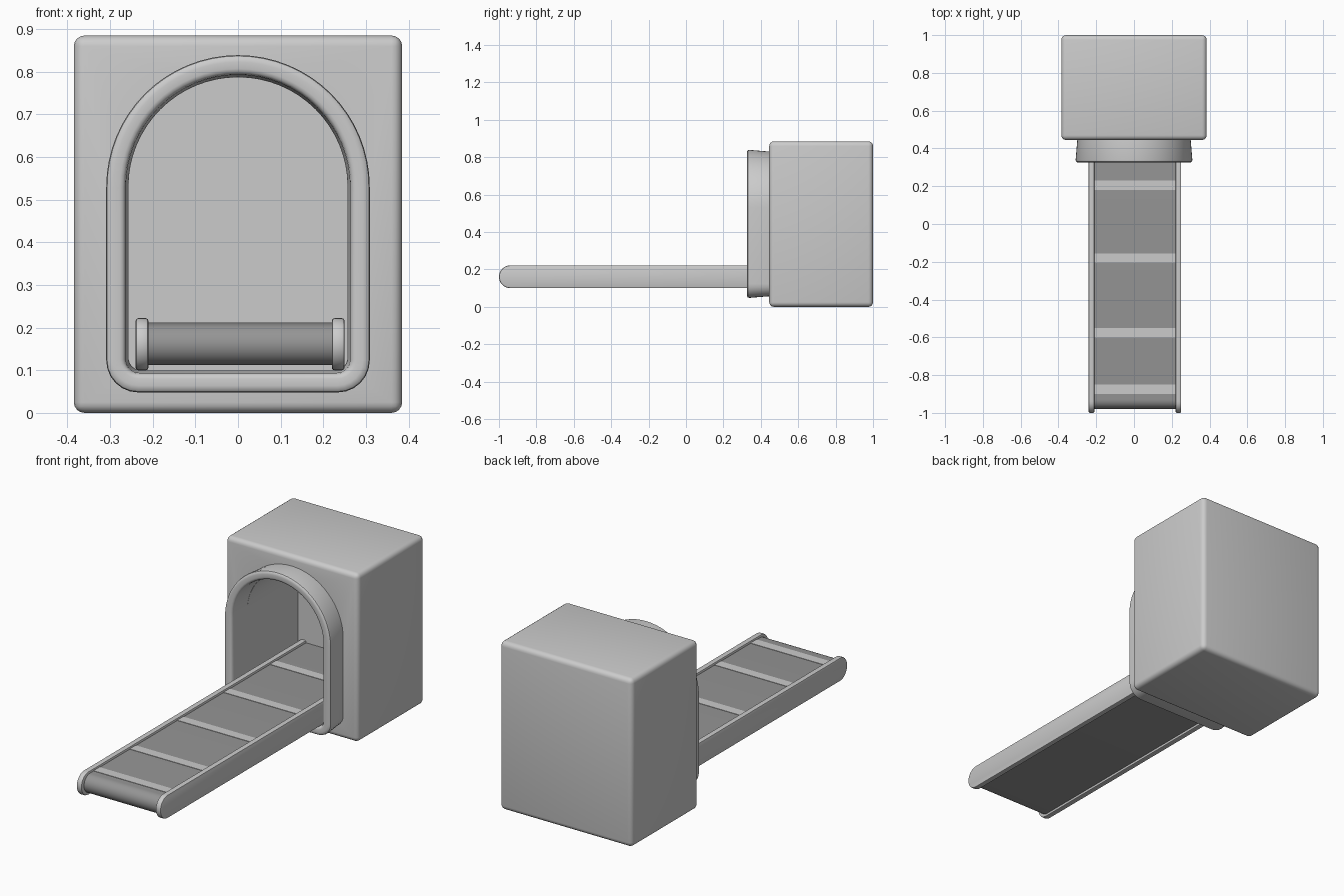
import bpy, bmesh
from math import pi, sin, cos

if "Cube" in bpy.data.objects:
    bpy.data.objects.remove(bpy.data.objects["Cube"])


def make(name, bm, mat=None):
    bmesh.ops.recalc_face_normals(bm, faces=bm.faces[:])
    me = bpy.data.meshes.new(name)
    bm.to_mesh(me)
    bm.free()
    ob = bpy.data.objects.new(name, me)
    bpy.context.collection.objects.link(ob)
    if mat:
        me.materials.append(mat)
    return ob


def activate(ob):
    bpy.ops.object.select_all(action='DESELECT')
    ob.select_set(True)
    bpy.context.view_layer.objects.active = ob


def finish(ob):
    activate(ob)
    for m in list(ob.modifiers):
        bpy.ops.object.modifier_apply(modifier=m.name)
    bpy.ops.object.shade_smooth_by_angle(angle=0.6)


def bevel(ob, width, segments):
    m = ob.modifiers.new("bevel", 'BEVEL')
    m.width, m.segments, m.limit_method, m.angle_limit = width, segments, 'ANGLE', 0.7


def box(name, x0, x1, y0, y1, z0, z1):
    bm = bmesh.new()
    bmesh.ops.create_cube(bm, size=1)
    for v in bm.verts:
        v.co.x = (x0 + x1) / 2 + v.co.x * (x1 - x0)
        v.co.y = (y0 + y1) / 2 + v.co.y * (y1 - y0)
        v.co.z = (z0 + z1) / 2 + v.co.z * (z1 - z0)
    return make(name, bm)


def arch(w, corner):
    """Arched doorway outline (x, z) of half width w, round top, soft bottom corners."""
    spring, bottom = 0.53, 0.357 - w
    pts = [(w * cos(pi * i / 32), spring + w * sin(pi * i / 32)) for i in range(33)]
    for cx, start in ((corner - w, pi), (w - corner, 1.5 * pi)):
        for i in range(7):
            a = start + pi / 2 * i / 6
            pts.append((cx + corner * cos(a), bottom + corner + corner * sin(a)))
    return pts


def loft(name, sections, cap):
    """Skin arch outlines given as (half width, y, corner radius)."""
    bm = bmesh.new()
    rings = [[bm.verts.new((x, y, z)) for x, z in arch(w, r)] for w, y, r in sections]
    pairs = list(zip(rings, rings[1:]))
    if cap:
        bm.faces.new(rings[0])
        bm.faces.new(rings[-1])
    else:
        pairs.append((rings[-1], rings[0]))
    n = len(rings[0])
    for a, b in pairs:
        for i in range(n):
            j = (i + 1) % n
            bm.faces.new((a[i], a[j], b[j], b[i]))
    return make(name, bm)


def stadium(name, x0, x1, y0, y1, z0, z1, mat=None):
    """Bar along y with half-round ends."""
    r, zc = (z1 - z0) / 2, (z0 + z1) / 2
    bm = bmesh.new()
    vs = []
    for cy, s in ((y0 + r, 1), (y1 - r, -1)):
        for i in range(17):
            a = pi / 2 + pi * i / 16
            vs.append(bm.verts.new((x0, cy + s * r * cos(a), zc + s * r * sin(a))))
    f = bm.faces.new(vs)
    ext = bmesh.ops.extrude_face_region(bm, geom=[f])
    for v in ext["geom"]:
        if isinstance(v, bmesh.types.BMVert):
            v.co.x = x1
    return make(name, bm, mat)


# Housing with a deep arched cavity
housing = box("housing", -0.385, 0.385, 0.445, 1.0, 0, 0.885)
bevel(housing, 0.025, 4)
cutter = loft("cavity_cutter", [(0.257, 0.3, 0.03), (0.257, 0.865, 0.03)], True)
cutter.hide_render = True
cut = housing.modifiers.new("cavity", 'BOOLEAN')
cut.operation, cut.solver, cut.object = 'DIFFERENCE', 'EXACT', cutter
finish(housing)
bpy.data.objects.remove(cutter)

# Flared arch surround with rounded front lip
surround = loft("arch_surround", [
    (0.299, 0.46, 0.065), (0.309, 0.34, 0.075), (0.307, 0.331, 0.073),
    (0.301, 0.326, 0.067), (0.293, 0.325, 0.06), (0.277, 0.325, 0.045),
    (0.270, 0.327, 0.038), (0.265, 0.333, 0.033), (0.263, 0.343, 0.031),
    (0.257, 0.46, 0.03)], False)
finish(surround)

# Conveyor side rails
for side, x in (("left", -0.24), ("right", 0.22)):
    rail = stadium(side + "_rail", x, x + 0.03, -1.0, 0.94, 0.10, 0.222)
    bevel(rail, 0.006, 2)
    finish(rail)

# Dark belt
dark = bpy.data.materials.new("belt_dark")
dark.diffuse_color = (0.3, 0.3, 0.3, 1)
dark.use_nodes = True
dark.node_tree.nodes["Principled BSDF"].inputs["Base Color"].default_value = dark.diffuse_color
finish(stadium("belt", -0.212, 0.222, -0.979, 0.93, 0.112, 0.210, dark))

# Light cross strips on the belt
for i, y in enumerate((0.59, 0.205, -0.18, -0.575, -0.875)):
    box(f"belt_strip_{i + 1}", -0.211, 0.221, y - 0.025, y + 0.025, 0.2, 0.212)
